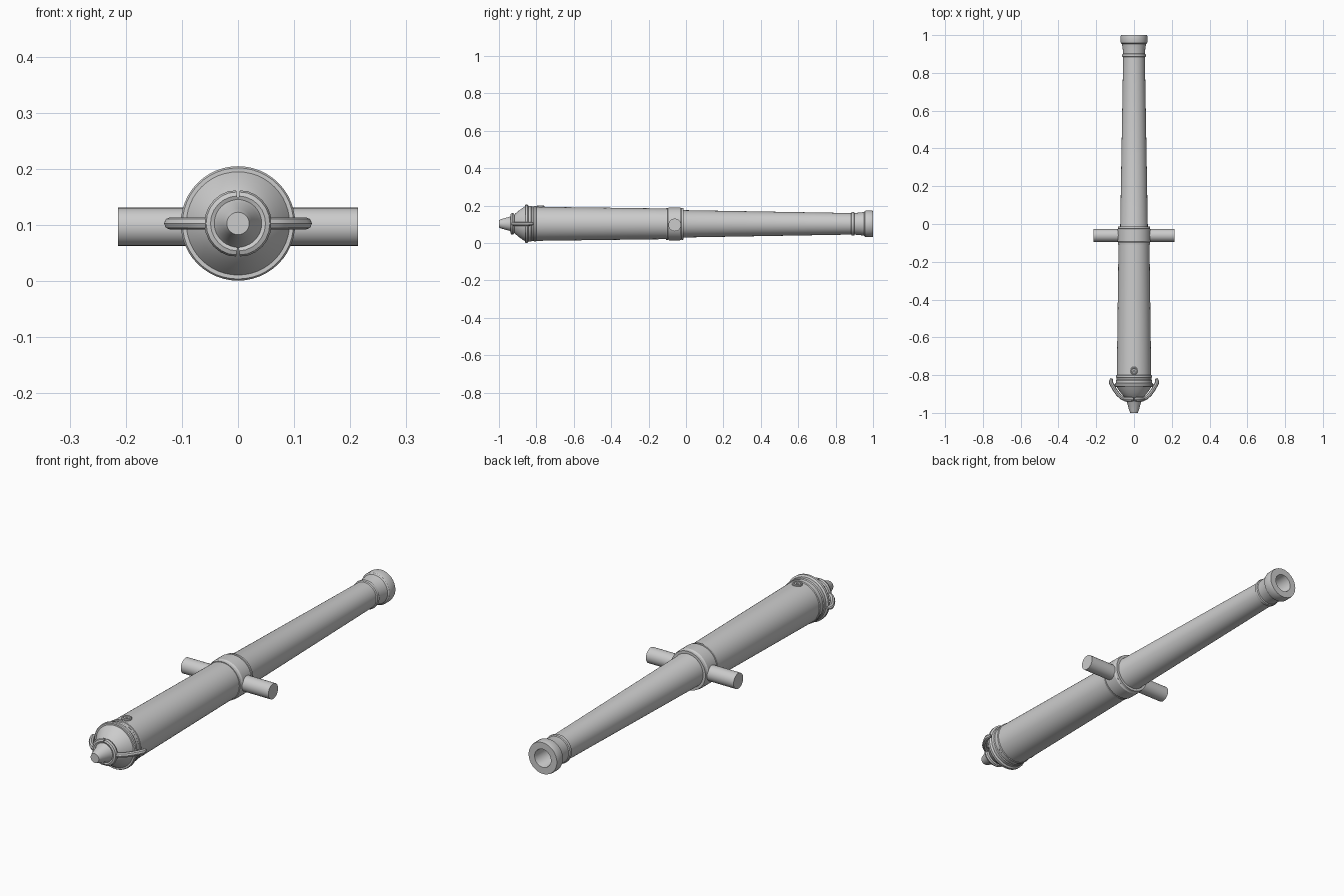
import bpy, bmesh, math
from mathutils import Vector, Matrix

if "Cube" in bpy.data.objects:
    bpy.data.objects.remove(bpy.data.objects["Cube"])

AXIS = 0.103  # height of the barrel axis
metal = bpy.data.materials.new("gun metal grey")
metal.diffuse_color = (0.6, 0.6, 0.6, 1)
metal.use_nodes = True
metal.node_tree.nodes["Principled BSDF"].inputs["Base Color"].default_value = metal.diffuse_color


def finish(obj, angle=30):
    obj.data.materials.clear()
    obj.data.materials.append(metal)
    bpy.ops.object.select_all(action='DESELECT')
    obj.select_set(True)
    bpy.context.view_layer.objects.active = obj
    bpy.ops.object.shade_smooth_by_angle(angle=math.radians(angle))
    return obj


def lathe(name, profile, matrix, segs=48):
    """Spin (radius, height) points round local z, then place with matrix."""
    bm = bmesh.new()
    verts = [bm.verts.new((r, 0, h)) for r, h in profile]
    edges = [bm.edges.new(p) for p in zip(verts, verts[1:])]
    bmesh.ops.spin(bm, geom=verts + edges, cent=(0, 0, 0), axis=(0, 0, 1),
                   angle=math.tau, steps=segs, use_duplicate=False)
    bmesh.ops.remove_doubles(bm, verts=bm.verts, dist=1e-5)
    bmesh.ops.recalc_face_normals(bm, faces=bm.faces)
    bm.transform(matrix)
    mesh = bpy.data.meshes.new(name)
    bm.to_mesh(mesh)
    bm.free()
    obj = bpy.data.objects.new(name, mesh)
    bpy.context.collection.objects.link(obj)
    return finish(obj)


def tube(name, points, radius, sides=2):
    """Round bar along (x, y, z, thickness factor) points."""
    cu = bpy.data.curves.new(name, 'CURVE')
    cu.dimensions = '3D'
    cu.bevel_depth = radius
    cu.bevel_resolution = sides
    cu.use_fill_caps = True
    sp = cu.splines.new('POLY')
    sp.points.add(len(points) - 1)
    for p, (x, y, z, f) in zip(sp.points, points):
        p.co = (x, y, z, 1)
        p.radius = f
    obj = bpy.data.objects.new(name, cu)
    bpy.context.collection.objects.link(obj)
    bpy.ops.object.select_all(action='DESELECT')
    obj.select_set(True)
    bpy.context.view_layer.objects.active = obj
    bpy.ops.object.convert(target='MESH')
    return finish(bpy.context.object, 40)


# local z of the lathe becomes world +y
along_y = Matrix.Translation((0, 0, AXIS)) @ Matrix.Rotation(-math.pi / 2, 4, 'X')

# barrel: breech knob, dome, base rings, tapering tube, muzzle and bore
lathe("barrel", [
    (0, -1.0), (0.020, -1.0), (0.026, -0.985), (0.037, -0.945), (0.043, -0.935),
    (0.043, -0.922), (0.055, -0.912), (0.071, -0.893), (0.084, -0.875),
    (0.092, -0.862), (0.099, -0.862), (0.102, -0.858), (0.102, -0.848), (0.099, -0.844),
    (0.095, -0.842), (0.095, -0.828), (0.092, -0.824), (0.092, -0.815),
    (0.094, -0.813), (0.094, -0.803), (0.091, -0.80),
    (0.082, -0.105)], along_y)
lathe("chase", [
    (0.078, -0.03), (0.073, -0.012), (0.0575, 0.883), (0.062, 0.886), (0.063, 0.892),
    (0.062, 0.899), (0.058, 0.902), (0.060, 0.93), (0.064, 0.953),
    (0.069, 0.957), (0.071, 0.963), (0.071, 0.992), (0.069, 1.0),
    (0.040, 1.0), (0.038, 0.995), (0.038, -0.6), (0, -0.6)], along_y)

# band round the trunnions
lathe("trunnion_band", [
    (0.070, -0.108), (0.085, -0.108), (0.086, -0.098), (0.084, -0.096),
    (0.088, -0.090), (0.088, -0.032), (0.084, -0.026),
    (0.086, -0.024), (0.085, -0.014), (0.060, -0.014)], along_y)

# trunnions, a bar straight across
across = Matrix.Translation((0, -0.06, 0.097)) @ Matrix.Rotation(math.pi / 2, 4, 'Y')
for side in (-1, 1):
    lathe("trunnion_left" if side < 0 else "trunnion_right",
          [(0, side * 0.05), (0.034, side * 0.05), (0.034, side * 0.214), (0, side * 0.214)],
          across, 32)

# vent boss on top of the breech
lathe("vent_boss", [
    (0, 0.08), (0.021, 0.08), (0.021, 0.094), (0.018, 0.097), (0.014, 0.097),
    (0.012, 0.094), (0.005, 0.094), (0.004, 0.089), (0, 0.089)],
    Matrix.Translation((0, -0.777, AXIS)), 24)

# breech ring in two halves, each with a hooked lug
for side, word in ((-1, "left"), (1, "right")):
    arc = []
    for i in range(13):
        a = math.radians(2 + 176 * i / 12)
        arc.append((side * 0.049 * math.sin(a), -0.928,
                    AXIS + 0.049 * math.cos(a), 0.9 if i in (0, 12) else 1))
    tube("breech_ring_" + word, arc, 0.011)
    hook = [(0.045, -0.928, 1), (0.066, -0.918, 1), (0.084, -0.902, 1),
            (0.100, -0.880, 1), (0.114, -0.856, 1), (0.121, -0.842, 1),
            (0.122, -0.830, 0.9), (0.117, -0.818, 0.65)]
    tube("breech_lug_" + word, [(side * x, y, AXIS, f) for x, y, f in hook], 0.011)
